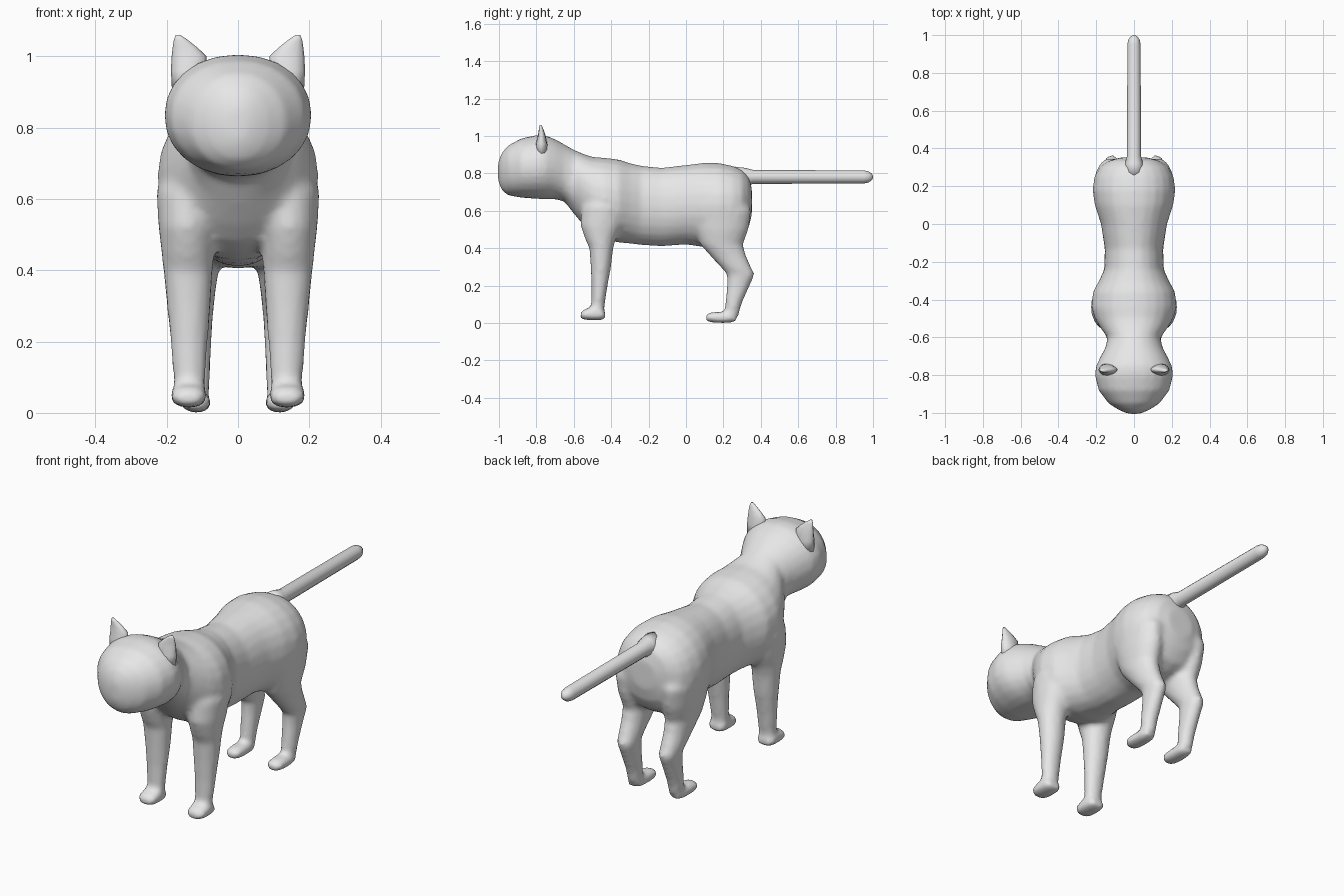
import bpy, bmesh, math

grey = bpy.data.materials.new("soft_grey")
grey.diffuse_color = (0.8, 0.8, 0.8, 1)


def loft(bm, sections, axis, sides=20, power=1.0):
    """Closed tube through elliptical rings.
    axis 'y': (y, xc, zc, rx, rz); axis 'z': (z, xc, yc, rx, ry)"""
    rings = []
    for pos, a, b, ra, rb in sections:
        ring = []
        for i in range(sides):
            t = 2 * math.pi * i / sides
            c, s = math.cos(t), math.sin(t)
            u = a + ra * math.copysign(abs(c) ** power, c)
            v = b + rb * math.copysign(abs(s) ** power, s)
            ring.append(bm.verts.new((u, pos, v) if axis == 'y' else (u, v, pos)))
        rings.append(ring)
    for r, q in zip(rings, rings[1:]):
        for i in range(sides):
            j = (i + 1) % sides
            bm.faces.new((r[i], r[j], q[j], q[i]))
    bm.faces.new(rings[0])
    bm.faces.new(rings[-1])


def finish(bm, name):
    bmesh.ops.recalc_face_normals(bm, faces=bm.faces)
    for f in bm.faces:
        f.smooth = True
    me = bpy.data.meshes.new(name)
    bm.to_mesh(me)
    bm.free()
    me.materials.append(grey)
    ob = bpy.data.objects.new(name, me)
    bpy.context.collection.objects.link(ob)
    return ob


# head and torso profile: y, half width, bottom z, top z
PROFILE = [
    (-1.005, .03, .76, .86), (-.985, .08, .71, .91), (-.95, .135, .682, .95),
    (-.88, .188, .67, .988), (-.80, .208, .664, 1.005), (-.75, .201, .662, 1.003),
    (-.70, .176, .662, .983), (-.65, .15, .65, .955), (-.60, .142, .585, .927),
    (-.55, .178, .525, .905), (-.50, .208, .475, .888), (-.44, .226, .45, .884),
    (-.36, .218, .43, .875), (-.30, .185, .425, .855), (-.24, .158, .417, .841),
    (-.13, .155, .41, .83), (0, .175, .42, .845), (.10, .208, .405, .857),
    (.18, .22, .405, .855), (.25, .21, .42, .84), (.30, .185, .45, .82),
    (.335, .135, .51, .785), (.352, .07, .58, .72),
]
# z, x centre, y centre, x radius, y radius
FRONT_LEG = [
    (.72, .12, -.44, .075, .08), (.62, .137, -.44, .092, .12),
    (.52, .142, -.452, .081, .112), (.45, .141, -.457, .074, .083),
    (.40, .14, -.453, .070, .064), (.30, .138, -.455, .062, .055),
    (.20, .137, -.462, .053, .043), (.10, .136, -.470, .046, .036),
    (.04, .137, -.475, .044, .036),
]
HIND_LEG = [
    (.72, .12, .18, .075, .11), (.60, .13, .188, .085, .162),
    (.50, .125, .19, .080, .145), (.42, .12, .19, .070, .115),
    (.36, .12, .225, .060, .096), (.30, .12, .266, .053, .082),
    (.26, .118, .294, .047, .075), (.20, .117, .28, .043, .061),
    (.10, .117, .253, .039, .044), (.04, .117, .245, .036, .036),
]
# y, x centre, z centre, x radius, z radius
FRONT_PAW = [
    (-.565, .138, .04, .028, .014), (-.545, .138, .045, .047, .028),
    (-.50, .138, .05, .052, .036), (-.45, .138, .045, .047, .03),
    (-.432, .138, .04, .034, .018),
]
HIND_PAW = [
    (.105, .117, .028, .022, .014), (.125, .117, .03, .038, .026),
    (.17, .117, .03, .042, .03), (.23, .117, .03, .04, .03),
    (.267, .117, .026, .032, .02),
]


def flip(sections, side):
    return [(p, a * side, b, ra, rb) for p, a, b, ra, rb in sections]


# head, torso and legs blended into one skin
bm = bmesh.new()
loft(bm, [(y, 0, (lo + hi) / 2, w, (hi - lo) / 2) for y, w, lo, hi in PROFILE],
     'y', 24, 0.95)
for side in (-1, 1):
    for leg in (FRONT_LEG, HIND_LEG):
        loft(bm, flip(leg, side), 'z')
    for paw in (FRONT_PAW, HIND_PAW):
        loft(bm, flip(paw, side), 'y', 16, 0.8)
body = finish(bm, "body_and_legs")
blend = body.modifiers.new("blend", 'REMESH')
blend.mode = 'VOXEL'
blend.voxel_size = 0.014
blend.use_smooth_shade = True
soften = body.modifiers.new("soften", 'SMOOTH')
soften.factor = 0.5
soften.iterations = 5

# pointed ears
EAR = [
    (.90, .145, -.772, .040, .036), (.96, .139, -.772, .049, .030),
    (1.0, .137, -.771, .049, .021), (1.025, .149, -.773, .034, .015),
    (1.045, .160, -.776, .020, .010), (1.06, .168, -.778, .006, .005),
]
for side, name in ((-1, "left_ear"), (1, "right_ear")):
    bm = bmesh.new()
    loft(bm, flip(EAR, side), 'z', 12)
    finish(bm, name)

# straight tail with a flared root and rounded tip
bm = bmesh.new()
TAIL = [(.26, .055), (.32, .048), (.36, .037), (.95, .035), (.975, .030),
        (.992, .019), (1.0, .006)]
loft(bm, [(y, 0, .781, r, r) for y, r in TAIL], 'y', 12)
finish(bm, "tail")
